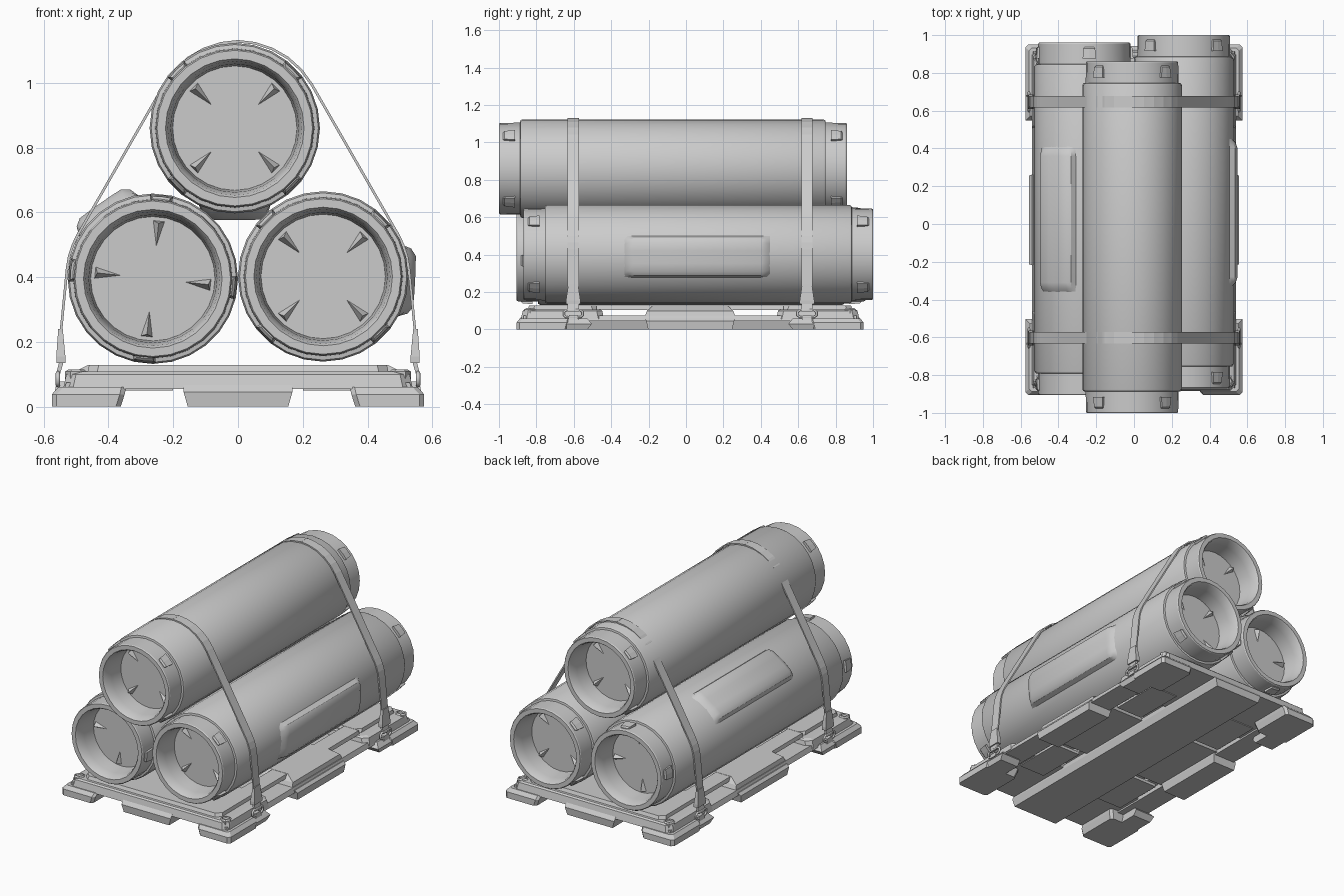
import bpy, bmesh
from math import sin, cos, pi, radians

if "Cube" in bpy.data.objects:
    bpy.data.objects.remove(bpy.data.objects["Cube"])

CY = 0.022          # pallet centre along y


def make(name, verts, faces, smooth=False):
    me = bpy.data.meshes.new(name)
    bm = bmesh.new()
    vs = [bm.verts.new(v) for v in verts]
    for f in faces:
        bm.faces.new([vs[i] for i in f])
    bmesh.ops.recalc_face_normals(bm, faces=bm.faces)
    bm.to_mesh(me)
    bm.free()
    ob = bpy.data.objects.new(name, me)
    bpy.context.collection.objects.link(ob)
    if smooth:
        bpy.context.view_layer.objects.active = ob
        ob.select_set(True)
        bpy.ops.object.shade_smooth_by_angle(angle=radians(30))
        ob.select_set(False)
    return ob


def loft(name, rings, smooth=False):
    """Join rings of equal point count and close both ends."""
    n = len(rings[0])
    verts = [p for r in rings for p in r]
    faces = [(k * n + i, k * n + (i + 1) % n, (k + 1) * n + (i + 1) % n, (k + 1) * n + i)
             for k in range(len(rings) - 1) for i in range(n)]
    faces += [tuple(range(n)), tuple(range(len(verts) - n, len(verts)))]
    return make(name, verts, faces, smooth)


def tiers(name, levels, cut=0.0):
    """Stack of (x0, x1, y0, y1, z) rectangles, optionally with cut corners."""
    rings = []
    for x0, x1, y0, y1, z in levels:
        y0, y1, c = y0 + CY, y1 + CY, cut
        if c:
            p = [(x0 + c, y0), (x1 - c, y0), (x1, y0 + c), (x1, y1 - c),
                 (x1 - c, y1), (x0 + c, y1), (x0, y1 - c), (x0, y0 + c)]
        else:
            p = [(x0, y0), (x1, y0), (x1, y1), (x0, y1)]
        rings.append([(x, y, z) for x, y in p])
    return loft(name, rings)


def mirror(ob, x=True, y=True):
    """Mirror about the pallet centre."""
    for v in ob.data.vertices:
        v.co.y -= CY
    ob.location.y = CY
    m = ob.modifiers.new("mirror", 'MIRROR')
    m.use_axis = (x, y, False)
    m.use_mirror_merge = False


# canisters: revolved shell with recessed ends, latches, end ribs and a raised side panel
SEG = 28


def canister(name, cx, cz, y0, y1, turn, panel_deg, p0, p1):
    def at(r, a, y):
        return (cx + r * cos(a), y, cz + r * sin(a))
    end = [(0.192, 0.145), (0.198, 0.06), (0.207, 0.010), (0.214, 0.0), (0.240, 0.0),
           (0.244, 0.006), (0.246, 0.113), (0.258, 0.115), (0.263, 0.125)]
    prof = [(r, y0 + d) for r, d in end] + [(r, y1 - d) for r, d in reversed(end)]
    loft(name, [[at(r, 2 * pi * i / SEG, y) for i in range(SEG)] for r, y in prof], True)

    for e, (ye, s) in enumerate(((y0, 1), (y1, -1))):
        for k in range(4):
            a = radians(turn + 90 * k)
            # wedge latch on the cap
            rings = []
            for d, h, w in ((0.022, 0.247, 0.10), (0.03, 0.255, 0.12), (0.085, 0.260, 0.14)):
                y = ye + s * d
                rings.append([at(0.235, a - w, y), at(h, a - w, y), at(h, a, y),
                              at(h, a + w, y), at(0.235, a + w, y)])
            loft(f"{name}_latch_{e}{k}", rings)
            # pointed rib on the recessed disc
            yd = ye + s * 0.146
            make(f"{name}_rib_{e}{k}",
                 [at(0.180, a - 0.10, yd), at(0.180, a + 0.10, yd), at(0.100, a, yd),
                  at(0.172, a, yd - s * 0.03)],
                 [(0, 1, 2), (0, 1, 3), (1, 2, 3), (2, 0, 3)])

    # raised panel blending softly into the shell
    a = radians(panel_deg)
    rings = []
    ts = (-0.44, -0.36, -0.27, -0.12, 0, 0.12, 0.27, 0.36, 0.44)
    lift = (0.0, 0.024, 0.032, 0.025, 0.023, 0.025, 0.032, 0.024, 0.0)
    for y, k in ((p0, 0), (p0 + 0.02, 0.6), (p0 + 0.05, 1), (p1 - 0.05, 1), (p1 - 0.02, 0.6), (p1, 0)):
        outer = [at(0.261 + k * h, a + t, y) for t, h in zip(ts, lift)]
        rings.append(outer + [at(0.24, a + 0.44, y), at(0.24, a - 0.44, y)])
    ob = loft(name + "_panel", rings, True)


canister("top_canister", -0.01, 0.86, -1.0, 0.86, 45, -90, -0.45, 0.33)
canister("right_canister", 0.263, 0.402, -0.868, 1.0, 45, -3, -0.33, 0.45)
canister("left_canister", -0.263, 0.395, -0.905, 0.96, -6, 125, -0.36, 0.41)

# pallet feet
mirror(tiers("corner_foot", [(0.362, 0.575, 0.655, 0.927, 0), (0.350, 0.575, 0.645, 0.927, 0.038),
                             (0.345, 0.555, 0.64, 0.91, 0.06)], 0.015))
mirror(tiers("side_foot", [(0.40, 0.55, -0.225, 0.225, 0), (0.39, 0.555, -0.235, 0.235, 0.045),
                           (0.39, 0.54, -0.24, 0.24, 0.06)]), y=False)
tiers("centre_runner", [(-0.155, 0.155, -0.915, 0.915, 0), (-0.168, 0.168, -0.92, 0.92, 0.045),
                        (-0.168, 0.168, -0.90, 0.90, 0.07)])

# pallet deck
mirror(tiers("side_rail", [(0.40, 0.54, -0.89, 0.89, 0.045), (0.40, 0.53, -0.89, 0.89, 0.075)]), y=False)
mirror(tiers("lower_panel", [(0.20, 0.38, 0.28, 0.6, 0.05), (0.20, 0.38, 0.28, 0.6, 0.068)]))
mirror(tiers("end_deck", [(-0.54, 0.54, 0.46, 0.905, 0.055), (-0.53, 0.53, 0.47, 0.895, 0.10),
                          (-0.51, 0.51, 0.48, 0.885, 0.108)], 0.03), x=False)
mirror(tiers("end_deck_top", [(-0.465, 0.465, 0.49, 0.87, 0.105), (-0.46, 0.46, 0.50, 0.86, 0.128)], 0.03), x=False)
tiers("middle_deck", [(-0.53, 0.53, -0.25, 0.25, 0.055), (-0.52, 0.52, -0.23, 0.23, 0.10),
                      (-0.465, 0.465, -0.20, 0.20, 0.128)])
mirror(tiers("deck_slat", [(0.36, 0.465, -0.5, 0.5, 0.105), (0.36, 0.46, -0.5, 0.5, 0.127)]), y=False)
tiers("centre_slat", [(-0.16, 0.16, -0.5, 0.5, 0.105), (-0.155, 0.155, -0.5, 0.5, 0.127)])

# six-sided corner studs
mirror(loft("corner_stud", [[(0.50 + r * cos(i * pi / 3), CY + 0.855 + r * sin(i * pi / 3), z) for i in range(6)]
                            for r, z in ((0.034, 0.08), (0.034, 0.108), (0.024, 0.115), (0.018, 0.104))]))

# tie-down straps: half path over the canisters, mirrored
SY = 0.625
path = [(0.268 * cos(radians(a)) - 0.004, 0.86 + 0.268 * sin(radians(a))) for a in (90, 78, 66, 54, 42, 30)]
path[0] = (0, path[0][1])
path += [(0.263 + 0.266 * cos(radians(a)), 0.40 + 0.266 * sin(radians(a))) for a in (30, 22, 14, 6)]
path += [(0.547, 0.23)]
sv = [(x, CY + SY + s * 0.03, z) for x, z in path for s in (-1, 1)]
strap = make("strap", sv, [(2 * i, 2 * i + 1, 2 * i + 3, 2 * i + 2) for i in range(len(path) - 1)])
sol = strap.modifiers.new("thickness", 'SOLIDIFY')
sol.thickness, sol.offset = 0.008, 0
mirror(strap)

# strap clips, hooks, anchors and lugs
mirror(tiers("strap_clip", [(0.533, 0.561, SY - 0.039, SY + 0.039, 0.135),
                            (0.533, 0.561, SY - 0.039, SY + 0.039, 0.155),
                            (0.541, 0.555, SY - 0.026, SY + 0.026, 0.24)]))
mirror(tiers("clip_hook", [(0.551, 0.563, SY - 0.03, SY + 0.03, 0.095),
                           (0.538, 0.552, SY - 0.03, SY + 0.03, 0.14)]))
mirror(tiers("strap_anchor", [(0.44, 0.565, SY - 0.075, SY + 0.075, 0.0),
                              (0.44, 0.575, SY - 0.10, SY + 0.10, 0.03),
                              (0.44, 0.55, SY - 0.075, SY + 0.075, 0.06)]))
mirror(tiers("anchor_lug", [(0.53, 0.565, SY - 0.028, SY + 0.028, 0.05),
                            (0.535, 0.56, SY - 0.022, SY + 0.022, 0.078)]))

# wire buckle loops between hook and anchor
for sx in (-1, 1):
    for sy in (-1, 1):
        cu = bpy.data.curves.new("buckle_loop", 'CURVE')
        cu.dimensions, cu.bevel_depth, cu.bevel_resolution = '3D', 0.007, 1
        sp = cu.splines.new('POLY')
        pts = [(-0.038, 0.066), (0.038, 0.066), (0.05, 0.076), (0.05, 0.094), (0.038, 0.104),
               (-0.038, 0.104), (-0.05, 0.094), (-0.05, 0.076)]
        sp.points.add(len(pts) - 1)
        for p, (y, z) in zip(sp.points, pts):
            p.co = (sx * 0.556, CY + sy * SY + y, z, 1)
        sp.use_cyclic_u = True
        bpy.context.collection.objects.link(bpy.data.objects.new("buckle_loop", cu))
